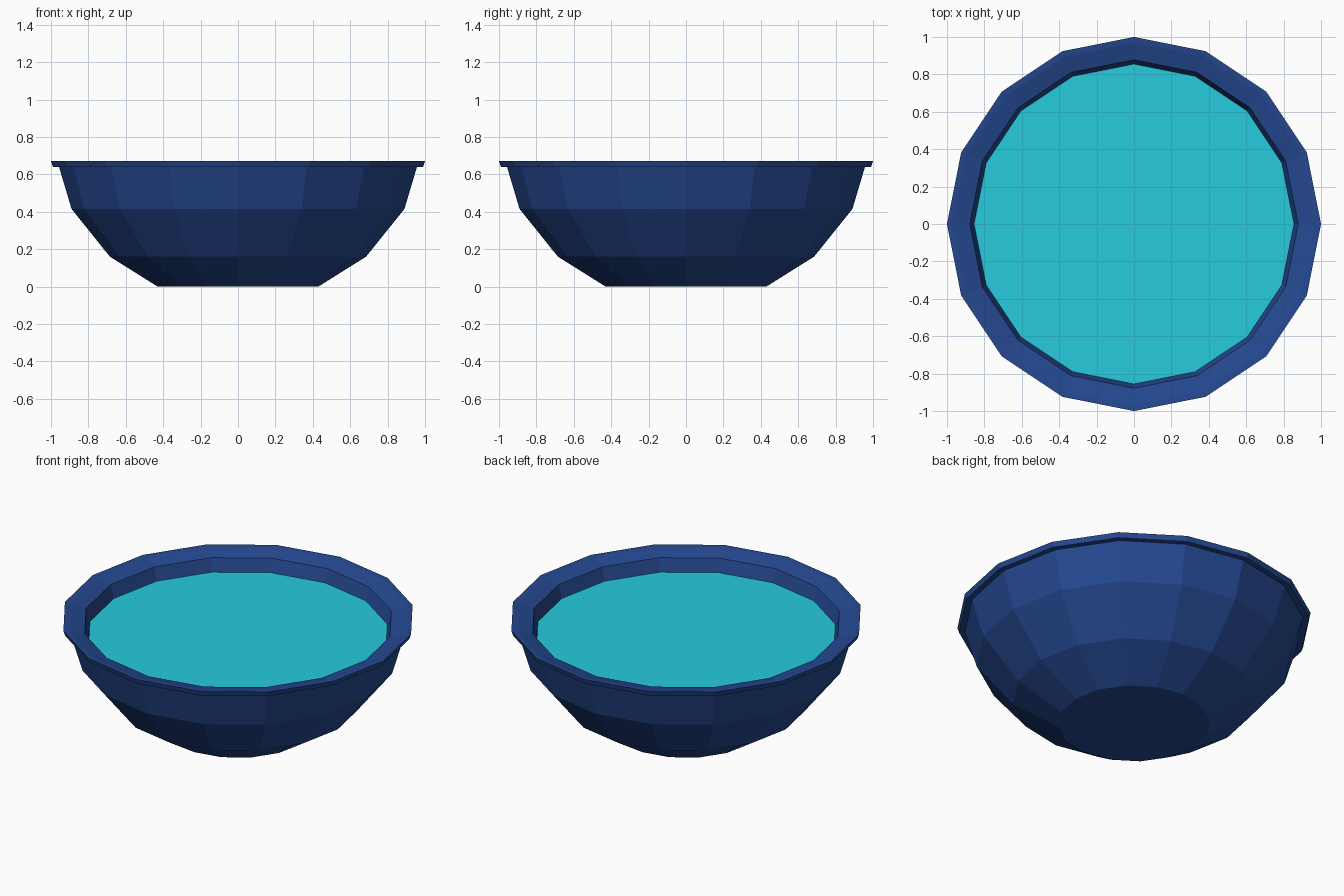
import bpy, bmesh
from math import cos, sin, pi

if "Cube" in bpy.data.objects:
    bpy.data.objects.remove(bpy.data.objects["Cube"])

SIDES = 16


def material(name, color):
    mat = bpy.data.materials.new(name)
    mat.diffuse_color = color
    mat.use_nodes = True
    mat.node_tree.nodes["Principled BSDF"].inputs["Base Color"].default_value = mat.diffuse_color
    return mat


def lathe(name, profile, mat):
    """Spin an (r, z) profile into flat facets and cap both ends."""
    bm = bmesh.new()
    rings = [[bm.verts.new((r * cos(2 * pi * i / SIDES), r * sin(2 * pi * i / SIDES), z))
              for i in range(SIDES)] for r, z in profile]
    for low, high in zip(rings, rings[1:]):
        for i in range(SIDES):
            j = (i + 1) % SIDES
            bm.faces.new((low[i], low[j], high[j], high[i]))
    bm.faces.new(rings[0][::-1])
    bm.faces.new(rings[-1])
    bm.normal_update()
    mesh = bpy.data.meshes.new(name)
    bm.to_mesh(mesh)
    bm.free()
    mesh.materials.append(mat)
    obj = bpy.data.objects.new(name, mesh)
    bpy.context.collection.objects.link(obj)
    return obj


blue = material("bowl_blue", (0.018, 0.065, 0.28, 1))
cyan = material("water_cyan", (0.02, 0.6, 0.74, 1))

# Bowl: outer wall, overhanging lip, dished rim, inner wall and floor
lathe("bowl", [
    (0.43, 0.0), (0.685, 0.16), (0.89, 0.415), (0.957, 0.64),
    (0.99, 0.64), (1.0, 0.67), (0.97, 0.667), (0.878, 0.643),
    (0.855, 0.56), (0.80, 0.43), (0.62, 0.21), (0.40, 0.06),
], blue)

# Water: shallow-filled body following the inner wall
lathe("water", [(0.39, 0.075), (0.61, 0.22), (0.79, 0.44), (0.855, 0.563)], cyan)
